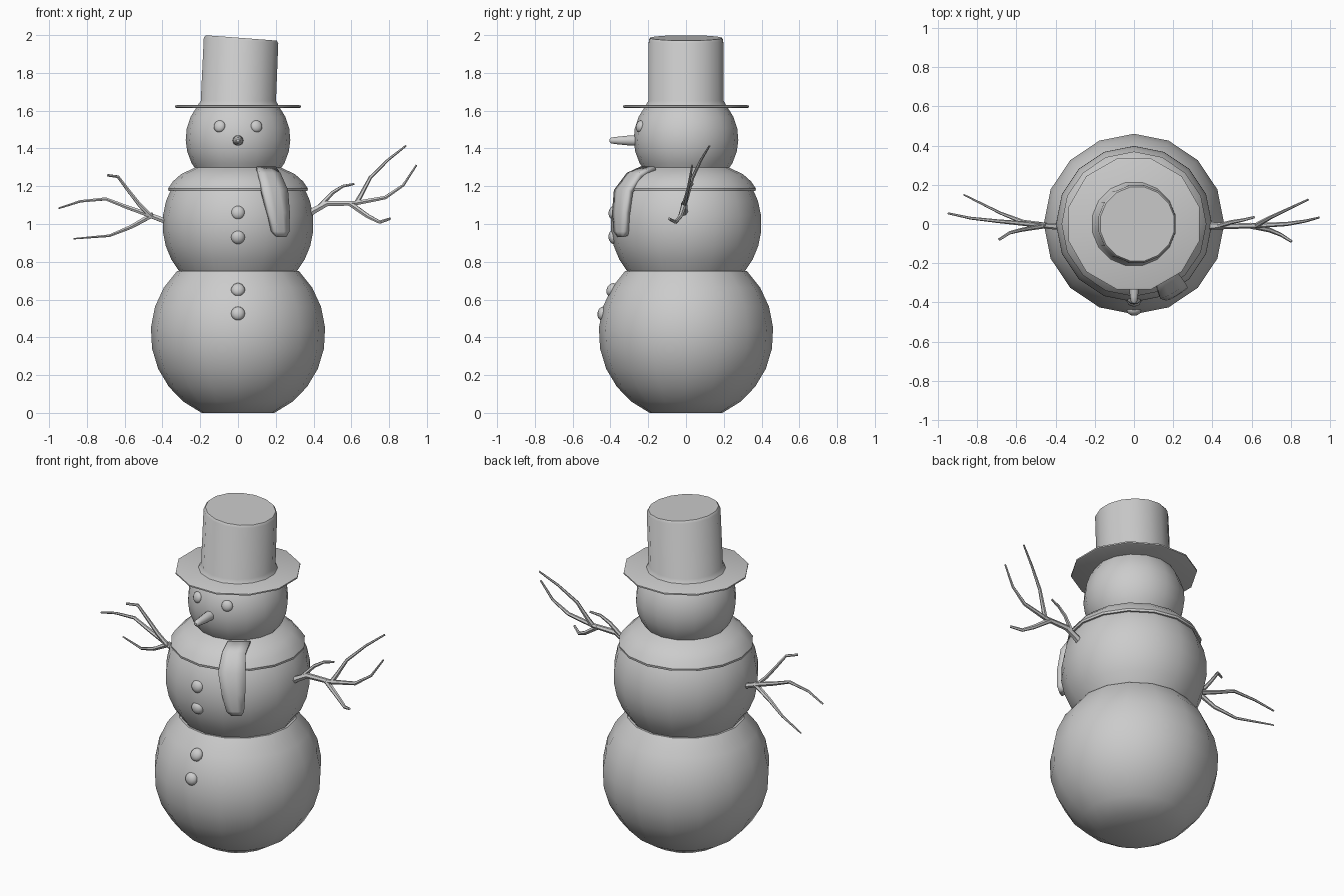
import bpy, bmesh
from math import pi, sin, cos, acos, sqrt, radians

if "Cube" in bpy.data.objects:
    bpy.data.objects.remove(bpy.data.objects["Cube"])


def finish(obj, angle=40):
    bpy.ops.object.select_all(action='DESELECT')
    obj.select_set(True)
    bpy.context.view_layer.objects.active = obj
    bpy.ops.object.shade_smooth_by_angle(angle=radians(angle))
    return obj


def from_bmesh(name, bm, angle=40):
    mesh = bpy.data.meshes.new(name)
    bm.to_mesh(mesh)
    bm.free()
    obj = bpy.data.objects.new(name, mesh)
    bpy.context.collection.objects.link(obj)
    return finish(obj, angle)


def lathe(name, profile, sides, turn=0.0, caps=True, closed=False):
    """Revolve (radius, z[, x shift, z slope]) points around z, listed bottom to top."""
    bm = bmesh.new()
    rings = []
    for r, z, *tilt in profile:
        dx, slope = tilt if tilt else (0, 0)
        ring = []
        for k in range(sides):
            a = 2 * pi * k / sides + turn
            ring.append(bm.verts.new((r * cos(a) + dx, r * sin(a), z + slope * cos(a) * r)))
        rings.append(ring)
    pairs = list(zip(rings, rings[1:]))
    if closed:
        pairs.append((rings[-1], rings[0]))
    for lo, hi in pairs:
        for k in range(sides):
            n = (k + 1) % sides
            bm.faces.new((lo[k], lo[n], hi[n], hi[k]))
    if caps and not closed:
        bm.faces.new(rings[0][::-1])
        bm.faces.new(rings[-1])
    bmesh.ops.recalc_face_normals(bm, faces=bm.faces)
    return from_bmesh(name, bm)


def arc(r, cz, z0, z1, n):
    """Profile of a ball between two heights, spaced evenly by angle."""
    a0, a1 = acos((z0 - cz) / r), acos((z1 - cz) / r)
    return [(r * sin(a0 + (a1 - a0) * i / n), cz + r * cos(a0 + (a1 - a0) * i / n))
            for i in range(n + 1)]


def pebble(name, loc, r, flat=1.0, tilt=0.0, turn=0.0):
    bm = bmesh.new()
    bmesh.ops.create_uvsphere(bm, u_segments=12, v_segments=8, radius=r)
    obj = from_bmesh(name, bm, 60)
    obj.scale = (1, flat, 1)
    obj.rotation_euler = (tilt, 0, turn)
    obj.location = loc
    return obj


def twig_arm(name, branches):
    """Each branch: base radius, tip radius, path points."""
    cu = bpy.data.curves.new(name, 'CURVE')
    cu.dimensions = '3D'
    cu.bevel_depth = 1.0
    cu.bevel_resolution = 1
    cu.use_fill_caps = True
    for r0, r1, pts in branches:
        sp = cu.splines.new('POLY')
        sp.points.add(len(pts) - 1)
        for i, (p, co) in enumerate(zip(sp.points, pts)):
            p.co = (*co, 1)
            p.radius = r0 + (r1 - r0) * i / (len(pts) - 1)
    obj = bpy.data.objects.new(name, cu)
    bpy.context.collection.objects.link(obj)
    bpy.ops.object.select_all(action='DESELECT')
    obj.select_set(True)
    bpy.context.view_layer.objects.active = obj
    bpy.ops.object.convert(target='MESH')
    finish(bpy.context.object, 50)


# Three stacked snowballs, cut where they meet
lathe("bottom_snowball", arc(0.462, 0.42, 0.0, 0.75, 8), 16)
lathe("middle_snowball", arc(0.4, 1.0, 0.745, 1.26, 7), 16)
lathe("head", arc(0.277, 1.45, 1.27, 1.62, 6), 16)

# Scarf collar and hanging tail
lathe("scarf_collar", [(0.345, 1.172), (0.368, 1.175), (0.37, 1.188), (0.345, 1.225),
                       (0.30, 1.265), (0.25, 1.288), (0.225, 1.30), (0.20, 1.28)],
      16, closed=True)
rows = [(1.305, 0.10, 0.20, 0.26), (1.27, 0.115, 0.225, 0.335), (1.18, 0.135, 0.265, 0.405),
        (1.06, 0.165, 0.275, 0.425), (0.96, 0.19, 0.272, 0.428), (0.93, 0.21, 0.255, 0.42)]
bm = bmesh.new()
grid = []
for z, x0, x1, r in rows:
    xs = [x0 + (x1 - x0) * k / 3 for k in range(4)]
    grid.append([bm.verts.new((x, -sqrt(r * r - x * x), z)) for x in xs])
for up, dn in zip(grid, grid[1:]):
    for k in range(3):
        bm.faces.new((up[k], dn[k], dn[k + 1], up[k + 1]))
tail = from_bmesh("scarf_tail", bm, 60)
thick = tail.modifiers.new("thickness", 'SOLIDIFY')
thick.thickness = 0.035

# Top hat: flat brim and slightly leaning crown
lathe("hat_brim", [(0.335, 1.614), (0.345, 1.618), (0.345, 1.626), (0.335, 1.63)],
      12, turn=pi / 12)
lathe("hat_crown", [(0.218, 1.628), (0.203, 1.652, 0.002, 0),
                    (0.201, 1.972, 0.016, -0.075), (0.192, 1.985, 0.017, -0.075)],
      16, turn=pi / 16)

# Face
for side, x in (("left", 0.098), ("right", -0.098)):
    pebble(side + "_eye", (x, -0.243, 1.517), 0.032, 0.65, radians(-14),
           radians(20 if x > 0 else -20))
nose = lathe("nose", [(0.03, 0), (0.027, 0.07), (0.02, 0.135), (0.016, 0.16), (0.008, 0.168)], 10)
nose.rotation_euler = (pi / 2, 0, 0)
nose.location = (0, -0.237, 1.442)

# Buttons down the front
for i, (y, z) in enumerate([(-0.382, 1.06), (-0.383, 0.93), (-0.392, 0.652), (-0.441, 0.526)]):
    pebble(f"button_{i + 1}", (0, y, z), 0.037, 0.75, radians([-10, 10, -28, -10][i]))

# Twig arms
twig_arm("right_arm", [
    (0.018, 0.005, [(-0.34, -0.01, 1.0), (-0.41, -0.012, 1.025), (-0.49, -0.005, 1.055),
                    (-0.59, 0.005, 1.09), (-0.70, 0.015, 1.133), (-0.835, 0.03, 1.12),
                    (-0.95, 0.055, 1.083)]),
    (0.013, 0.007, [(-0.46, -0.01, 1.04), (-0.52, -0.02, 1.10), (-0.575, -0.03, 1.17),
                    (-0.635, -0.045, 1.25), (-0.69, -0.08, 1.258)]),
    (0.015, 0.004, [(-0.45, -0.008, 1.05), (-0.565, 0.01, 0.985), (-0.68, 0.055, 0.938),
                    (-0.87, 0.15, 0.922)]),
])
twig_arm("left_arm", [
    (0.022, 0.005, [(0.34, -0.01, 1.03), (0.40, -0.01, 1.07), (0.47, -0.01, 1.108),
                    (0.62, -0.008, 1.11), (0.78, 0.0, 1.14), (0.875, 0.015, 1.205),
                    (0.945, 0.033, 1.312)]),
    (0.014, 0.005, [(0.63, -0.005, 1.115), (0.655, 0.01, 1.16), (0.70, 0.035, 1.245),
                    (0.795, 0.08, 1.34), (0.89, 0.125, 1.415)]),
    (0.013, 0.006, [(0.43, -0.01, 1.09), (0.50, 0.01, 1.165), (0.555, 0.02, 1.20),
                    (0.615, 0.035, 1.212)]),
    (0.015, 0.007, [(0.59, -0.008, 1.11), (0.69, -0.03, 1.04), (0.75, -0.055, 1.01),
                    (0.805, -0.09, 1.028)]),
])
